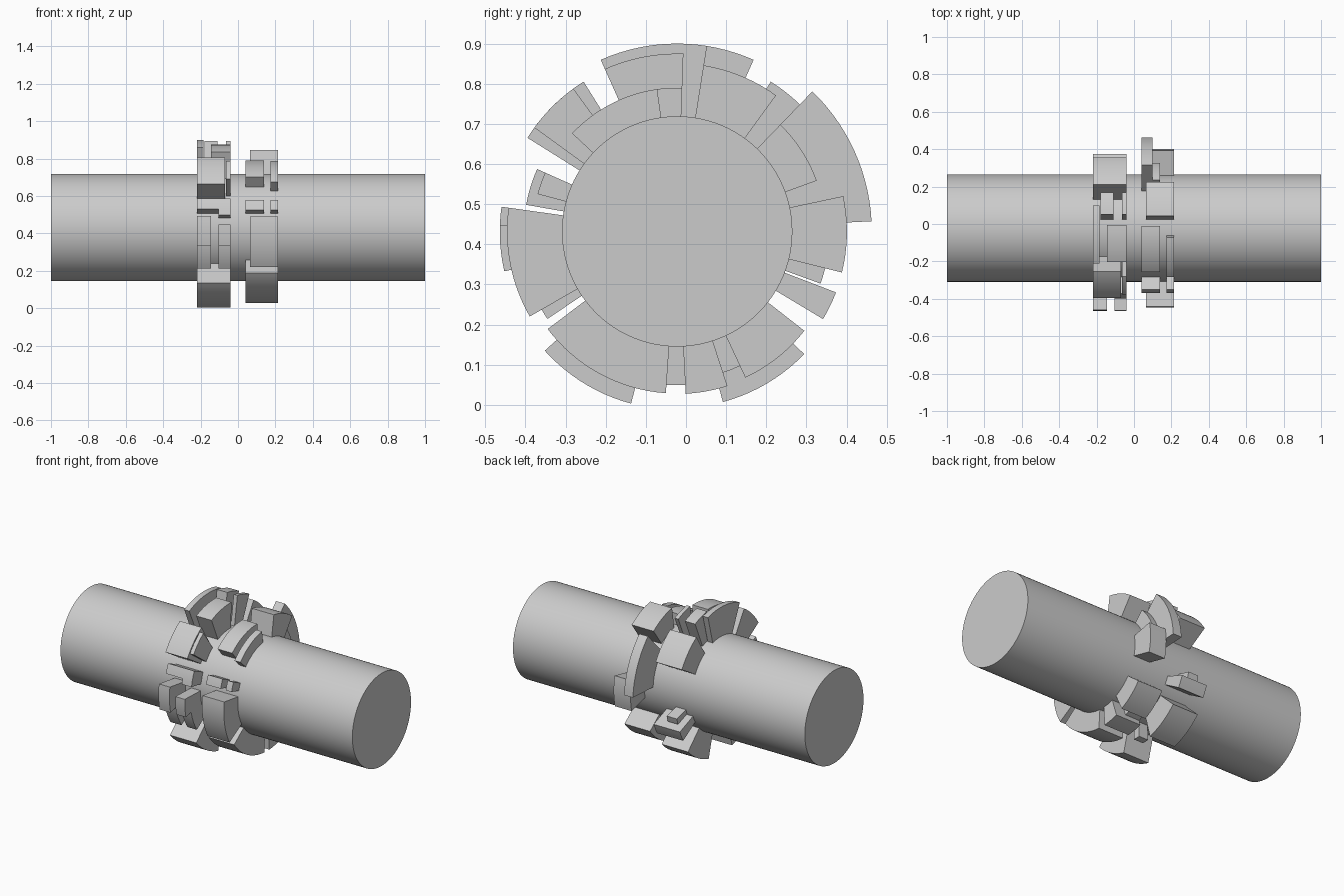
import bpy
import bmesh
from math import sin, cos, radians, pi
from mathutils import Matrix, Vector

cube = bpy.data.objects.get("Cube")
if cube:
    bpy.data.objects.remove(cube, do_unlink=True)

AXIS_Y, AXIS_Z = -0.022, 0.432
SHAFT_RADIUS = 0.287

grey = bpy.data.materials.new("plain grey")
grey.use_nodes = True
colour = (0.6, 0.6, 0.6, 1)
grey.diffuse_color = colour
grey.node_tree.nodes["Principled BSDF"].inputs["Base Color"].default_value = colour


def finish(bm, name):
    """Turn a bmesh into a named, smooth-shaded object with sharp edges."""
    bmesh.ops.recalc_face_normals(bm, faces=bm.faces)
    mesh = bpy.data.meshes.new(name)
    bm.to_mesh(mesh)
    bm.free()
    mesh.materials.append(grey)
    obj = bpy.data.objects.new(name, mesh)
    bpy.context.collection.objects.link(obj)
    bpy.ops.object.select_all(action="DESELECT")
    obj.select_set(True)
    bpy.context.view_layer.objects.active = obj
    bpy.ops.object.shade_smooth_by_angle(angle=radians(30))
    return obj


def ring_block(name, band, radius, start, end):
    """Arc-shaped block on the shaft; angles run from the back over the top."""
    x0, x1 = band
    steps = max(2, round((end - start) / 3))
    angles = [radians(start + (end - start) * i / steps) for i in range(steps + 1)]
    outline = [(radius, a) for a in angles]
    outline += [(SHAFT_RADIUS - 0.005, a) for a in reversed(angles)]
    bm = bmesh.new()
    verts = [bm.verts.new((x0, AXIS_Y + r * cos(a), AXIS_Z + r * sin(a)))
             for r, a in outline]
    base = bm.faces.new(verts)
    extruded = bmesh.ops.extrude_face_region(bm, geom=[base], use_keep_orig=True)
    moved = [v for v in extruded["geom"] if isinstance(v, bmesh.types.BMVert)]
    bmesh.ops.translate(bm, verts=moved, vec=Vector((x1 - x0, 0, 0)))
    finish(bm, name)


# Shaft
bm = bmesh.new()
bmesh.ops.create_cone(bm, cap_ends=True, segments=96, radius1=SHAFT_RADIUS,
                      radius2=SHAFT_RADIUS, depth=2,
                      matrix=Matrix.Translation((0, AXIS_Y, AXIS_Z))
                      @ Matrix.Rotation(pi / 2, 4, "Y"))
finish(bm, "shaft")

# Widths of the blocks along the shaft
right_bands = {
    "full": (-0.22, -0.04), "rim": (-0.22, -0.185), "outer": (-0.22, -0.145),
    "middle": (-0.18, -0.11), "inner": (-0.105, -0.04), "edge": (-0.065, -0.04),
    "broad": (-0.145, -0.04), "body": (-0.22, -0.07), "far": (-0.22, -0.1),
}
left_bands = {
    "full": (0.04, 0.215), "wide": (0.065, 0.215), "inner": (0.04, 0.14),
    "rim": (0.175, 0.215), "narrow": (0.04, 0.1), "outer": (0.1, 0.215),
    "step": (0.1, 0.14), "half": (0.14, 0.215),
}

# Blocks: band, outer radius, start angle, end angle
right_blocks = [
    ("full", .44, 31, 58),
    ("middle", .468, 66, 81),
    ("edge", .468, 66, 81),
    ("rim", .468, 75, 114),
    ("broad", .443, 88, 114),
    ("body", .44, 122, 148),
    ("edge", .44, 126, 144),
    ("far", .382, 156, 165),
    ("inner", .382, 156, 170),
    ("outer", .442, 172, 193),
    ("inner", .442, 178, 193),
    ("outer", .39, 193, 214),
    ("inner", .39, 193, 214),
    ("full", .444, 222, 255),
    ("inner", .383, 266, 273),
    ("full", .44, 285, 316),
    ("full", .424, 329, 339),
    ("middle", .38, 340, 346),
]
left_blocks = [
    ("narrow", .485, 3, 46),
    ("step", .37, 20, 46),
    ("wide", .419, 54, 81),
    ("inner", .358, 88, 131),
    ("rim", .358, 98, 137),
    ("inner", .36, 156, 165),
    ("rim", .36, 156, 165),
    ("wide", .424, 172, 210),
    ("full", .404, 217, 266),
    ("full", .405, 273, 288),
    ("inner", .37, 288, 295),
    ("full", .402, 295, 322),
    ("outer", .423, 346, 372),
]
for side, bands, blocks in (("right", right_bands, right_blocks),
                            ("left", left_bands, left_blocks)):
    for i, (band, *shape) in enumerate(blocks, 1):
        ring_block(f"{side}_ring_block_{i}", bands[band], *shape)
